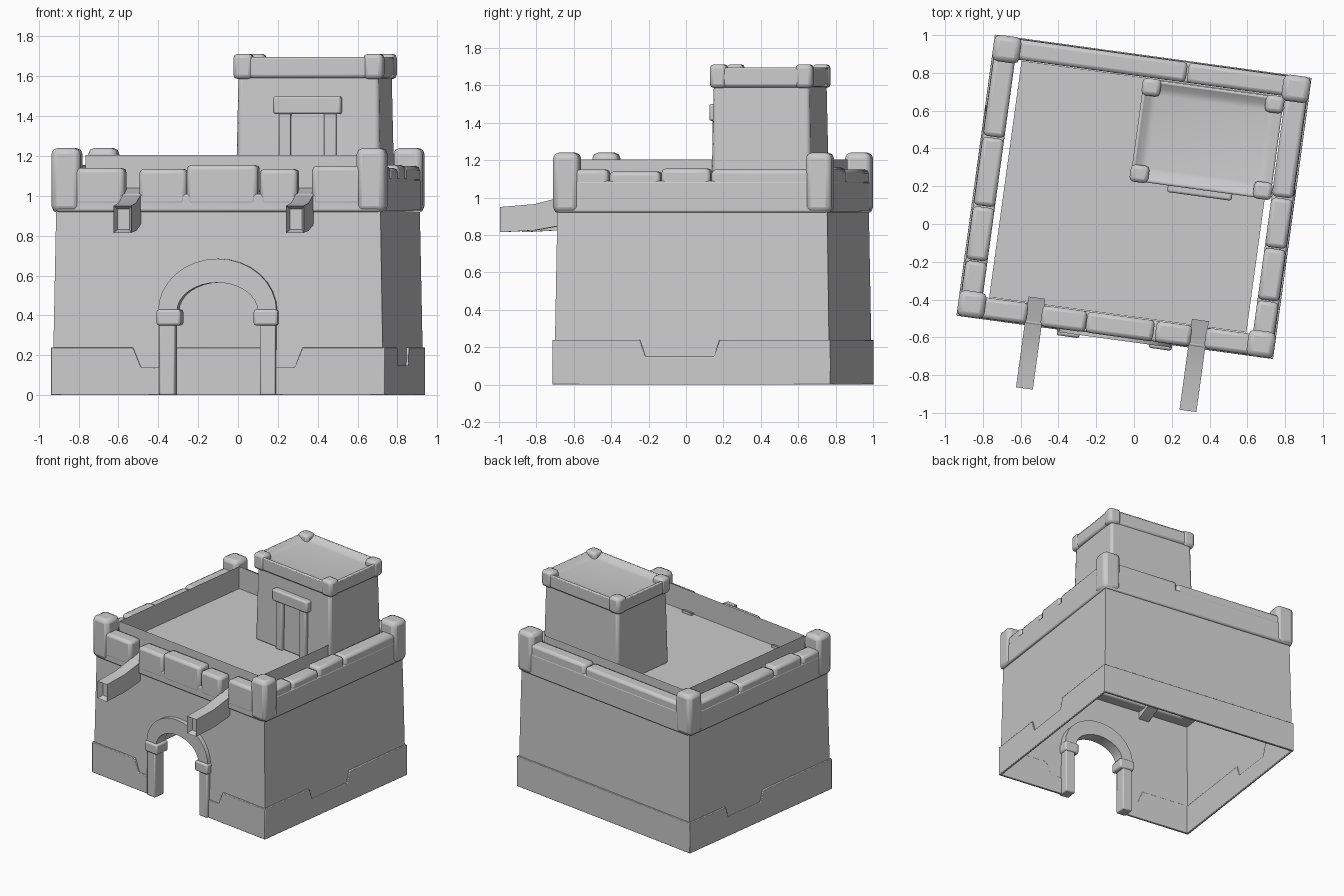
import bpy, bmesh, math
from mathutils import Matrix

if "Cube" in bpy.data.objects:
    bpy.data.objects.remove(bpy.data.objects["Cube"], do_unlink=True)

stone = bpy.data.materials.new("grey_stone")
stone.use_nodes = True
GREY = (0.6, 0.6, 0.6, 1)
stone.diffuse_color = GREY
stone.node_tree.nodes["Principled BSDF"].inputs["Base Color"].default_value = GREY

# The whole building is turned slightly about z
FRAME = Matrix.Translation((0, 0.145, 0)) @ Matrix.Rotation(math.radians(-7.8), 4, 'Z')
U, V = 0.838, 0.743          # half width and half depth at the foot of the walls
LEAN = 0.015                 # how far the walls lean in
WALL_TOP = 0.93
FLOOR = 1.03


def finish(name, bm, bevel=0.0, closed=True):
    if closed:
        bmesh.ops.recalc_face_normals(bm, faces=bm.faces)
    mesh = bpy.data.meshes.new(name)
    bm.to_mesh(mesh)
    bm.free()
    obj = bpy.data.objects.new(name, mesh)
    bpy.context.collection.objects.link(obj)
    obj.matrix_world = FRAME
    mesh.materials.append(stone)
    if bevel:
        mod = obj.modifiers.new("soft_edges", 'BEVEL')
        mod.width, mod.segments = bevel, 2
    bpy.ops.object.select_all(action='DESELECT')
    obj.select_set(True)
    bpy.context.view_layer.objects.active = obj
    bpy.ops.object.shade_smooth_by_angle(angle=math.radians(35))
    return obj


def box_mesh(x, y, z, flare=0.0):
    """Box between the given ranges, its foot widened by flare."""
    bm = bmesh.new()
    bmesh.ops.create_cube(bm, size=1)
    for v in bm.verts:
        foot = flare if v.co.z < 0 else 0
        sx, sy = math.copysign(foot, v.co.x), math.copysign(foot, v.co.y)
        v.co = (x[v.co.x > 0] + sx, y[v.co.y > 0] + sy, z[v.co.z > 0])
    return bm


def block(name, x, y, z, bevel=0.015, flare=0.0):
    return finish(name, box_mesh(x, y, z, flare), bevel)


def prism_mesh(points, axis, d0, d1):
    """Extrude an outline (horizontal, z) along x or y."""
    bm = bmesh.new()
    place = (lambda a, z, d: (d, a, z)) if axis == 'x' else (lambda a, z, d: (a, d, z))
    rings = [[bm.verts.new(place(a, z, d)) for a, z in points] for d in (d0, d1)]
    n = len(points)
    for i in range(n):
        j = (i + 1) % n
        bm.faces.new((rings[0][i], rings[0][j], rings[1][j], rings[1][i]))
    for ring in rings:
        bm.faces.new(ring)
    return bm


def arch(a, b, spring, n=16):
    """Half ellipse from left to right."""
    return [(-a * math.cos(math.pi * i / n), spring + b * math.sin(math.pi * i / n))
            for i in range(n + 1)]


# Leaning wall shell, open below, with an arched doorway in the front
bm = bmesh.new()


def wall_vert(x, y, z):
    s = 1 - LEAN / V * z / WALL_TOP
    return bm.verts.new((x * s if abs(x) == U else x, y * s, z))


foot = [wall_vert(x, y, 0) for x, y in ((-U, -V), (U, -V), (U, V), (-U, V))]
head = [wall_vert(x, y, WALL_TOP) for x, y in ((-U, -V), (U, -V), (U, V), (-U, V))]
for i in (1, 2, 3):
    j = (i + 1) % 4
    bm.faces.new((foot[i], foot[j], head[j], head[i]))
opening = [(-0.25, 0)] + arch(0.25, 0.2, 0.43) + [(0.25, 0)]
bm.faces.new([foot[0]] + [wall_vert(x, -V, z) for x, z in opening]
             + [foot[1], head[1], head[0]])
finish("walls", bm, closed=False)

# Stepped plinths
for s, side in ((-1, "right"), (1, "left")):
    outline = [(s * 0.28, 0), (s * 0.28, 0.14), (s * 0.39, 0.14), (s * 0.43, 0.24),
               (s * 0.845, 0.24), (s * 0.845, 0)]
    finish("front_plinth_" + side, prism_mesh(outline, 'y', -0.752, -0.735), 0.004)
    low, high = ((0.0, 0.34), (-0.25, 0.12))[s > 0]
    outline = [(-0.75, 0), (-0.75, 0.24), (low - 0.03, 0.24), (low, 0.15), (high, 0.15),
               (high + 0.03, 0.24), (0.75, 0.24), (0.75, 0)]
    finish("side_plinth_" + side, prism_mesh(outline, 'x', s * 0.828, s * 0.846), 0.004)
block("back_plinth", (-0.845, 0.845), (0.732, 0.75), (0, 0.24), 0.004)

# Doorway surround: arch ring, jambs and imposts
ring = arch(0.3, 0.265, 0.42) + arch(0.205, 0.145, 0.42)[::-1]
finish("door_arch", prism_mesh(ring, 'y', -0.765, -0.67))
for s, side in ((-1, "right"), (1, "left")):
    def span(a, b):
        return tuple(sorted((s * a, s * b)))
    block("door_jamb_" + side, span(0.215, 0.295), (-0.768, -0.67), (0, 0.36), 0.008)
    block("door_impost_" + side, span(0.185, 0.307), (-0.782, -0.66), (0.35, 0.43), 0.012)

# Parapet courses, with cap stones resting on them
OUT_U, IN_U, OUT_V, IN_V = 0.838, 0.722, 0.745, 0.635
BASE = 0.92
block("front_course", (-0.82, 0.82), (-OUT_V, -IN_V), (BASE, 1.01), 0.012)
block("back_course", (-0.82, 0.82), (IN_V, OUT_V), (BASE, 1.09), 0.012)
block("left_course", (IN_U, OUT_U), (-0.73, 0.73), (BASE, 1.09), 0.012)
block("right_course", (-OUT_U, -IN_U), (-0.73, 0.73), (BASE, 1.09), 0.012)

front_caps = ((-0.73, -0.475, 1.14), (-0.4, -0.16, 1.135), (-0.16, 0.2, 1.155),
              (0.21, 0.4, 1.135), (0.475, 0.73, 1.15))
for i, (a, b, top) in enumerate(front_caps):
    block(f"front_cap_{i}", (a, b), (-OUT_V - 0.002, -IN_V), (0.95, top), 0.022)


def cap_row(name, cuts, tops, place):
    for i, (a, b) in enumerate(zip(cuts, cuts[1:])):
        x, y = place(a + 0.003, b - 0.003)
        block(f"{name}_{i}", x, y, (1.0, tops[i % len(tops)]), 0.022)


cap_row("back_cap", (-0.73, 0.19, 0.73), (1.15, 1.16),
        lambda a, b: ((a, b), (IN_V, OUT_V - 0.002)))
cap_row("left_cap", (-0.66, -0.45, -0.17, 0.1, 0.66), (1.15, 1.14, 1.155, 1.15),
        lambda a, b: ((IN_U, OUT_U - 0.002), (a, b)))
cap_row("right_cap", (-0.66, -0.45, -0.16, 0.21, 0.66), (1.14, 1.155, 1.145, 1.155),
        lambda a, b: ((-OUT_U + 0.002, -IN_U), (a, b)))

# Corner posts
for sx, side in ((-1, "right"), (1, "left")):
    for sy, end in ((-1, "front"), (1, "back")):
        block(f"corner_post_{end}_{side}", sorted((sx * 0.7, sx * 0.846)),
              sorted((sy * 0.612, sy * 0.752)), (BASE, 1.24), 0.03)

# Roof terrace: floor with thin upright sides, open at the top
bm = box_mesh((-0.687, 0.687), (-0.632, 0.632), (FLOOR, 1.205))
bmesh.ops.delete(bm, geom=[f for f in bm.faces if f.normal.z > 0.9], context='FACES_ONLY')
finish("terrace", bm, closed=False)

# Roof tower with a rimmed, recessed cap
TU, TV = 0.342, 0.355
block("tower_body", (TU - 0.355, TU + 0.355), (TV - 0.258, TV + 0.258),
      (FLOOR - 0.01, 1.62), 0.02, flare=0.012)
bm = box_mesh((TU - 0.374, TU + 0.374), (TV - 0.272, TV + 0.272), (1.59, 1.705))
top = [f for f in bm.faces if f.normal.z > 0.9]
bmesh.ops.inset_individual(bm, faces=top, thickness=0.085)
bmesh.ops.translate(bm, vec=(0, 0, -0.04),
                    verts=list(top[0].verts))
finish("tower_cap", bm, 0.018)
for sx in (-1, 1):
    for sy in (-1, 1):
        block("tower_cap_corner", sorted((TU + sx * 0.28, TU + sx * 0.379)),
              sorted((TV + sy * 0.185, TV + sy * 0.277)), (1.586, 1.713), 0.022)

# Tower door
face = TV - 0.262
for s in (-1, 1):
    block("tower_door_jamb", sorted((TU + s * 0.085, TU + s * 0.145)),
          (face - 0.03, face + 0.03), (FLOOR, 1.42), 0.006)
block("tower_door_lintel", (TU - 0.172, TU + 0.172), (face - 0.045, face + 0.03),
      (1.41, 1.5), 0.012)

# Water spouts through the front parapet, each with a square socket at the tip
spout = [(-1.085, 0.815), (-0.9, 0.825), (-0.76, 0.85), (-0.6, 0.91),
         (-0.6, 1.05), (-0.76, 1.0), (-0.9, 0.965), (-1.085, 0.95)]
for s, side in ((-1, "right"), (1, "left")):
    bm = prism_mesh(spout, 'x', s * 0.437 - 0.045, s * 0.437 + 0.045)
    bmesh.ops.recalc_face_normals(bm, faces=bm.faces)
    tip = [f for f in bm.faces if f.normal.y < -0.9]
    bmesh.ops.inset_individual(bm, faces=tip, thickness=0.022)
    bmesh.ops.translate(bm, vec=(0, 0.04, 0), verts=list(tip[0].verts))
    finish("spout_" + side, bm)
